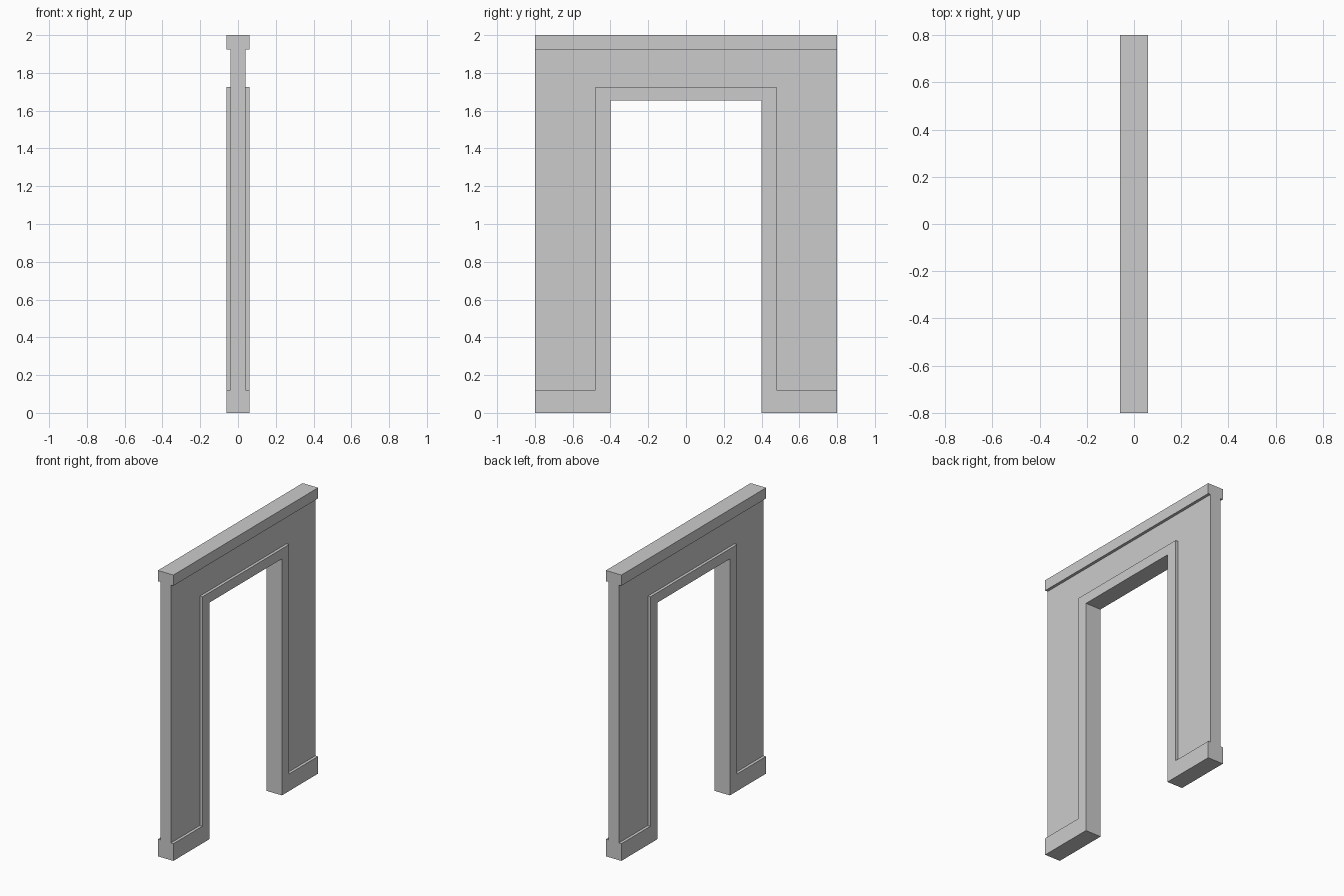
import bpy, bmesh

if "Cube" in bpy.data.objects:
    bpy.data.objects.remove(bpy.data.objects["Cube"])

HALF_T = 0.06      # half thickness of base, architrave and top cap
PANEL_T = 0.04     # half thickness of the recessed wall panel


def arch_outline(inner, outer, bottom, lintel, top):
    """Inverted-U outline in the y-z plane."""
    return [(-outer, bottom), (-inner, bottom), (-inner, lintel), (inner, lintel),
            (inner, bottom), (outer, bottom), (outer, top), (-outer, top)]


def extrude_x(name, outline, x0, x1):
    """Extrude a y-z outline from x0 to x1."""
    bm = bmesh.new()
    face = bm.faces.new([bm.verts.new((x0, y, z)) for y, z in outline])
    res = bmesh.ops.extrude_face_region(bm, geom=[face])
    verts = [v for v in res["geom"] if isinstance(v, bmesh.types.BMVert)]
    bmesh.ops.translate(bm, vec=(x1 - x0, 0, 0), verts=verts)
    bmesh.ops.recalc_face_normals(bm, faces=bm.faces)
    mesh = bpy.data.meshes.new(name)
    bm.to_mesh(mesh)
    bm.free()
    obj = bpy.data.objects.new(name, mesh)
    bpy.context.collection.objects.link(obj)
    return obj


# Full-thickness wall with the doorway
wall = extrude_x("doorway_wall", arch_outline(0.4, 0.8, 0.0, 1.655, 2.0), -HALF_T, HALF_T)

# Recess both faces, leaving the door trim, skirting and top cap raised
recess = arch_outline(0.48, 0.9, 0.12, 1.725, 1.925)
for side, name in ((-1, "left_recess_cutter"), (1, "right_recess_cutter")):
    cutter = extrude_x(name, recess, side * PANEL_T, side * 0.1)
    cutter.hide_render = True
    mod = wall.modifiers.new(name, "BOOLEAN")
    mod.operation = "DIFFERENCE"
    mod.solver = "EXACT"
    mod.object = cutter
    bpy.context.view_layer.objects.active = wall
    bpy.ops.object.modifier_apply(modifier=mod.name)
    bpy.data.objects.remove(cutter)
